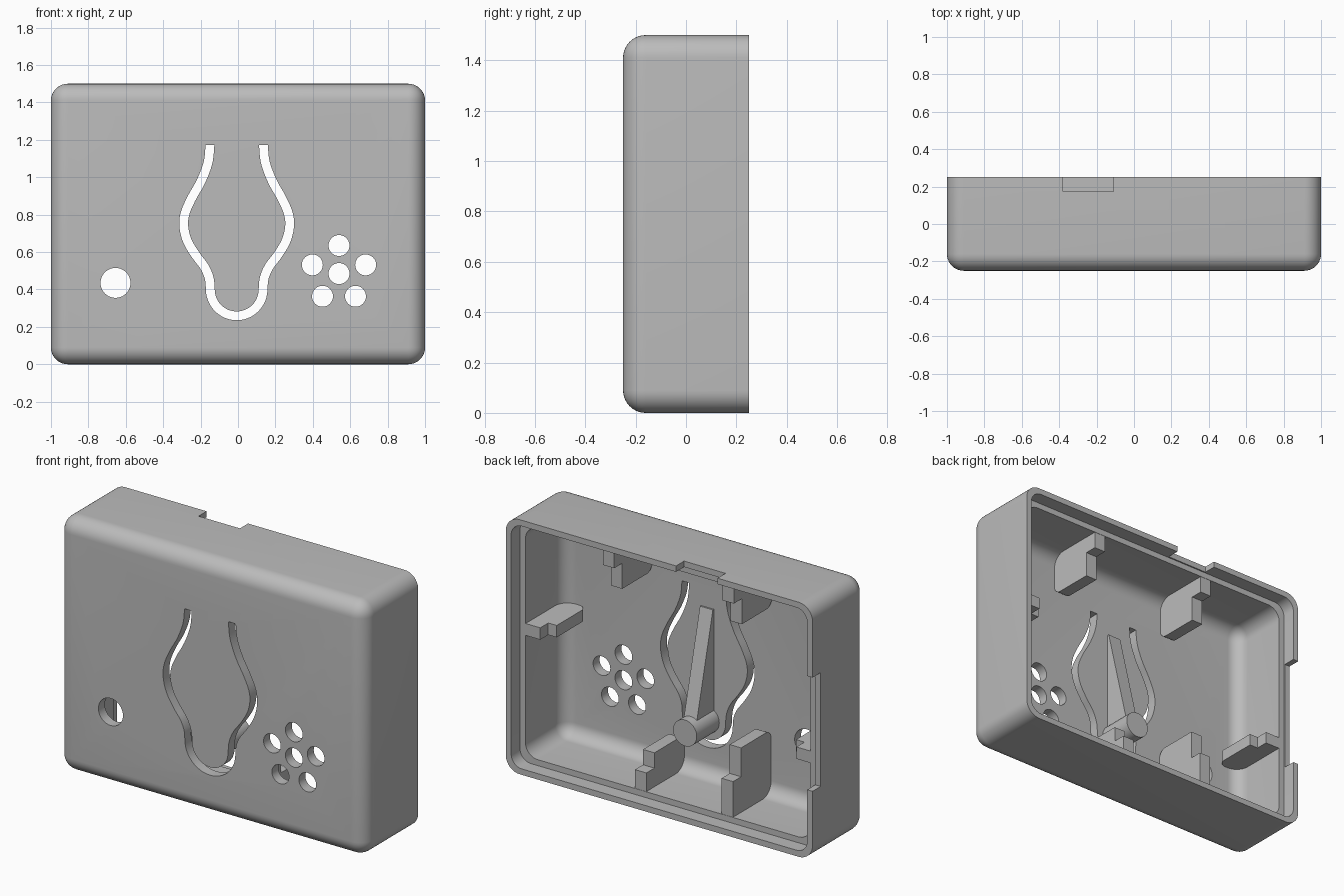
import bpy, bmesh, math
from mathutils import Vector

cube = bpy.data.objects.get("Cube")
if cube:
    bpy.data.objects.remove(cube, do_unlink=True)

grey = bpy.data.materials.new("plain_grey")
grey.use_nodes = True
grey.diffuse_color = (0.5, 0.5, 0.5, 1)
grey.node_tree.nodes["Principled BSDF"].inputs["Base Color"].default_value = (0.5, 0.5, 0.5, 1)

PLATE = -0.19    # inner face of the front plate
LEDGE = 0.167    # depth of the lid ledge
WALL = 0.07
BACK = 0.25
MID = -0.007     # centre line of the flexible tongue


def make(name, bm):
    bmesh.ops.recalc_face_normals(bm, faces=bm.faces)
    mesh = bpy.data.meshes.new(name)
    bm.to_mesh(mesh)
    bm.free()
    obj = bpy.data.objects.new(name, mesh)
    bpy.context.collection.objects.link(obj)
    mesh.materials.append(grey)
    return obj


def rounded_box(name, lo, hi, radius, only_y=False, cut=None):
    """Box with rounded edges; cut trims it flat at a given y."""
    bm = bmesh.new()
    bmesh.ops.create_cube(bm, size=1)
    for v in bm.verts:
        v.co = Vector([lo[i] if v.co[i] < 0 else hi[i] for i in range(3)])
    if radius:
        edges = [e for e in bm.edges
                 if not only_y or abs(e.verts[0].co.y - e.verts[1].co.y) > 0.01]
        bmesh.ops.bevel(bm, geom=edges, offset=radius, segments=10,
                        profile=0.5, affect='EDGES')
    if cut is not None:
        bmesh.ops.bisect_plane(bm, geom=bm.verts[:] + bm.edges[:] + bm.faces[:],
                               plane_co=(0, cut, 0), plane_no=(0, 1, 0), clear_outer=True)
        bmesh.ops.holes_fill(bm, edges=[e for e in bm.edges if e.is_boundary])
    return make(name, bm)


def prism(name, points, axis, start, end):
    """Extrude a 2D outline along one axis."""
    bm = bmesh.new()

    def place(p, t):
        c = list(p)
        c.insert("xyz".index(axis), t)
        return bm.verts.new(c)
    face = bm.faces.new([place(p, start) for p in points])
    top = bmesh.ops.extrude_face_region(bm, geom=[face])["geom"]
    shift = Vector([end - start if a == axis else 0 for a in "xyz"])
    bmesh.ops.translate(bm, vec=shift, verts=[g for g in top if isinstance(g, bmesh.types.BMVert)])
    return make(name, bm)


def circle(cx, cz, r, n=40):
    return [(cx + r * math.cos(math.tau * i / n), cz + r * math.sin(math.tau * i / n))
            for i in range(n)]


def smooth_path(pts, steps=6):
    """Pass a smooth curve through the points."""
    v = [Vector(p) for p in pts]
    v = [v[0]] + v + [v[-1]]
    out = []
    for a, b, c, d in zip(v, v[1:], v[2:], v[3:]):
        for k in range(steps):
            t = k / steps
            out.append(0.5 * (2 * b + (c - a) * t + (2 * a - 5 * b + 4 * c - d) * t * t
                              + (3 * b - a - 3 * c + d) * t ** 3))
    return out + [v[-1]]


def subtract(target, cutter):
    mod = target.modifiers.new("cut", 'BOOLEAN')
    mod.operation, mod.solver, mod.object = 'DIFFERENCE', 'EXACT', cutter
    bpy.context.view_layer.objects.active = target
    bpy.ops.object.modifier_apply(modifier=mod.name)
    bpy.data.objects.remove(cutter, do_unlink=True)


# Shell: rounded box, hollowed, with a stepped rim for a lid
shell = rounded_box("case_shell", (-1, -0.25, 0), (1, 0.6, 1.5), 0.09, cut=BACK)
inner = 1 - WALL
subtract(shell, rounded_box("cavity", (-inner, PLATE, WALL), (inner, 0.6, 1.5 - WALL), 0.08))
lip = WALL / 2
subtract(shell, rounded_box("lid_recess", (lip - 1, LEDGE, lip), (1 - lip, 0.6, 1.5 - lip),
                            0.07, only_y=True))

# Rim notches in the top and in one side
subtract(shell, rounded_box("top_notch", (-0.38, 0.175, 1.44), (-0.11, 0.4, 1.6), 0))
subtract(shell, rounded_box("side_notch", (-1.1, 0.175, 0.41), (-0.94, 0.4, 1.08), 0))

# Round holes: one light hole and a ring of speaker holes
holes = [(-0.655, 0.435, 0.08), (0.54, 0.485, 0.056)]
for i in range(5):
    a = math.radians(90 + 72 * i)
    holes.append((0.54 + 0.15 * math.cos(a), 0.485 + 0.15 * math.sin(a), 0.056))
for h in holes:
    subtract(shell, prism("hole", circle(*h), 'y', -0.4, -0.1))

# Curved slot that frees the flexible tongue
side = [(0.143, 1.172), (0.153, 1.08), (0.19, 0.98), (0.24, 0.89), (0.275, 0.81), (0.283, 0.74),
        (0.264, 0.66), (0.22, 0.585), (0.172, 0.52), (0.147, 0.46)]
half = smooth_path(side + [(0.141, 0.4)])
arc = [Vector((0.141 * math.cos(a), 0.4 - 0.141 * math.sin(a)))
       for a in (math.pi * i / 24 for i in range(1, 24))]
line = half + arc + [Vector((-p.x, p.y)) for p in reversed(half)]
outer_edge, inner_edge = [], []
for i, p in enumerate(line):
    d = (line[min(i + 1, len(line) - 1)] - line[max(i - 1, 0)]).normalized()
    if i in (0, len(line) - 1):
        d = Vector((0, -1 if i == 0 else 1))
    n = Vector((-d.y, d.x)) * 0.0235
    outer_edge.append((p.x + n.x + MID, p.y + n.y))
    inner_edge.append((p.x - n.x + MID, p.y - n.y))
subtract(shell, prism("slot", outer_edge + inner_edge[::-1], 'y', -0.4, -0.1))

parts = [shell]


# Stepped board supports
def step_profile(low, high, r=0.05):
    pts = [(0.165, -0.03), (0.165, low), (0.09, low), (0.09, high)]
    for i in range(9):
        a = math.pi / 2 * i / 8
        pts.append((PLATE + r - r * math.sin(a), high - r + r * math.cos(a)))
    return pts + [(PLATE - 0.01, high - r), (PLATE - 0.01, -0.03)]


for name, x, low, high in (("bottom_support_right", -0.385, 0.21, 0.38),
                           ("bottom_support_left", 0.18, 0.11, 0.2)):
    pts = [(y, WALL + h) for y, h in step_profile(low, high)]
    parts.append(prism(name, pts, 'x', x - 0.037, x + 0.037))
for name, x in (("top_support_right", -0.39), ("top_support_left", 0.39)):
    pts = [(y, 1.5 - WALL - h) for y, h in step_profile(0.1, 0.25)]
    parts.append(prism(name, pts, 'x', x - 0.037, x + 0.037))
for name, s, z in (("side_support_left", 1, 0.815), ("side_support_right", -1, 0.56)):
    pts = [(s * (inner - h), y) for y, h in step_profile(0.095, 0.15)]
    parts.append(prism(name, pts, 'z', z - 0.035, z + 0.035))

# Button pusher on the tongue with its tapered stiffener
parts.append(prism("button_pusher", circle(MID, 0.4, 0.077), 'y', PLATE - 0.02, 0.02))
rib = [(PLATE - 0.01, 1.06), (PLATE + 0.01, 1.06), (-0.02, 0.42), (PLATE - 0.01, 0.42)]
parts.append(prism("pusher_stiffener", rib, 'x', MID - 0.042, MID + 0.042))

# Smooth the rounded areas, keep the edges crisp
bpy.ops.object.select_all(action='DESELECT')
for p in parts:
    p.select_set(True)
bpy.context.view_layer.objects.active = shell
bpy.ops.object.shade_smooth_by_angle(angle=math.radians(30))
